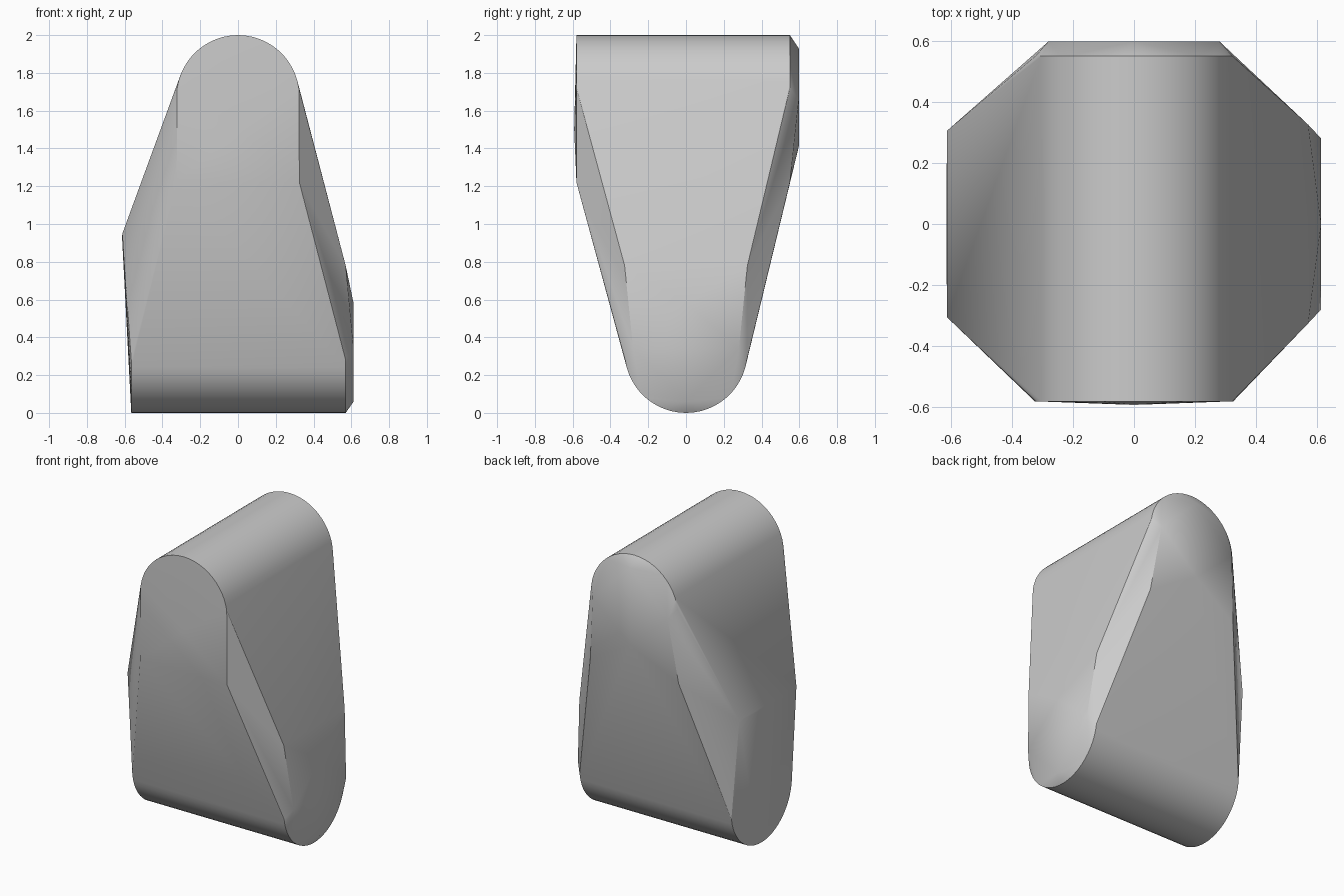
import bpy, bmesh, math

cube = bpy.data.objects.get("Cube")
if cube:
    bpy.data.objects.remove(cube)

RADIUS = 0.325
STEPS = 24


def arc():
    """Rounded nose section: offsets across and depth below its crest."""
    low, high = math.radians(8), math.radians(172)
    for i in range(STEPS + 1):
        a = low + (high - low) * i / STEPS
        yield RADIUS * math.cos(a), RADIUS * (1 - math.sin(a))


points = []

# Rounded crest along y on top, rounded keel along x at the bottom
for across, depth in arc():
    points += [(across, end, 2 - depth) for end in (-0.58, 0.55)]
    points += [(end, across, depth) for end in (-0.565, 0.57)]

# Corners where the flat ends meet the slopes
for side in (-1, 1):
    points += [(side * 0.325, -0.58, 1.22), (side * 0.33, 0.55, 1.22),
               (-0.612, side * 0.305, 0.95), (0.57, side * 0.325, 0.78)]

# Slight swell of the front and right-hand ends
points += [(0, -0.592, 1.5), (-0.614, 0, 0.93)]

# Raised diamonds on the back end and the left end
for side in (-1, 1):
    points += [(side * 0.28, 0.597, 1.66), (0.612, side * 0.28, 0.34)]
for height in (0.06, 0.58):
    points += [(0, 0.597, 2 - height - 0.01), (0.612, 0, height)]

# Skin the body as one convex shell
bm = bmesh.new()
for p in points:
    bm.verts.new(p)
hull = bmesh.ops.convex_hull(bm, input=bm.verts)
loose = [v for v in bm.verts if not v.link_faces]
bmesh.ops.delete(bm, geom=loose, context='VERTS')
bmesh.ops.dissolve_limit(bm, angle_limit=math.radians(0.5),
                         verts=bm.verts, edges=bm.edges)
bmesh.ops.recalc_face_normals(bm, faces=bm.faces)

mesh = bpy.data.meshes.new("wedge_body")
bm.to_mesh(mesh)
bm.free()
body = bpy.data.objects.new("wedge_body", mesh)
bpy.context.collection.objects.link(body)

# Plain grey finish
grey = bpy.data.materials.new("light_grey")
grey.use_nodes = True
colour = (0.6, 0.6, 0.6, 1)
grey.diffuse_color = colour
grey.node_tree.nodes["Principled BSDF"].inputs["Base Color"].default_value = colour
mesh.materials.append(grey)

# Smooth curves, crisp rims
bpy.ops.object.select_all(action='DESELECT')
body.select_set(True)
bpy.context.view_layer.objects.active = body
bpy.ops.object.shade_smooth_by_angle(angle=math.radians(30))
